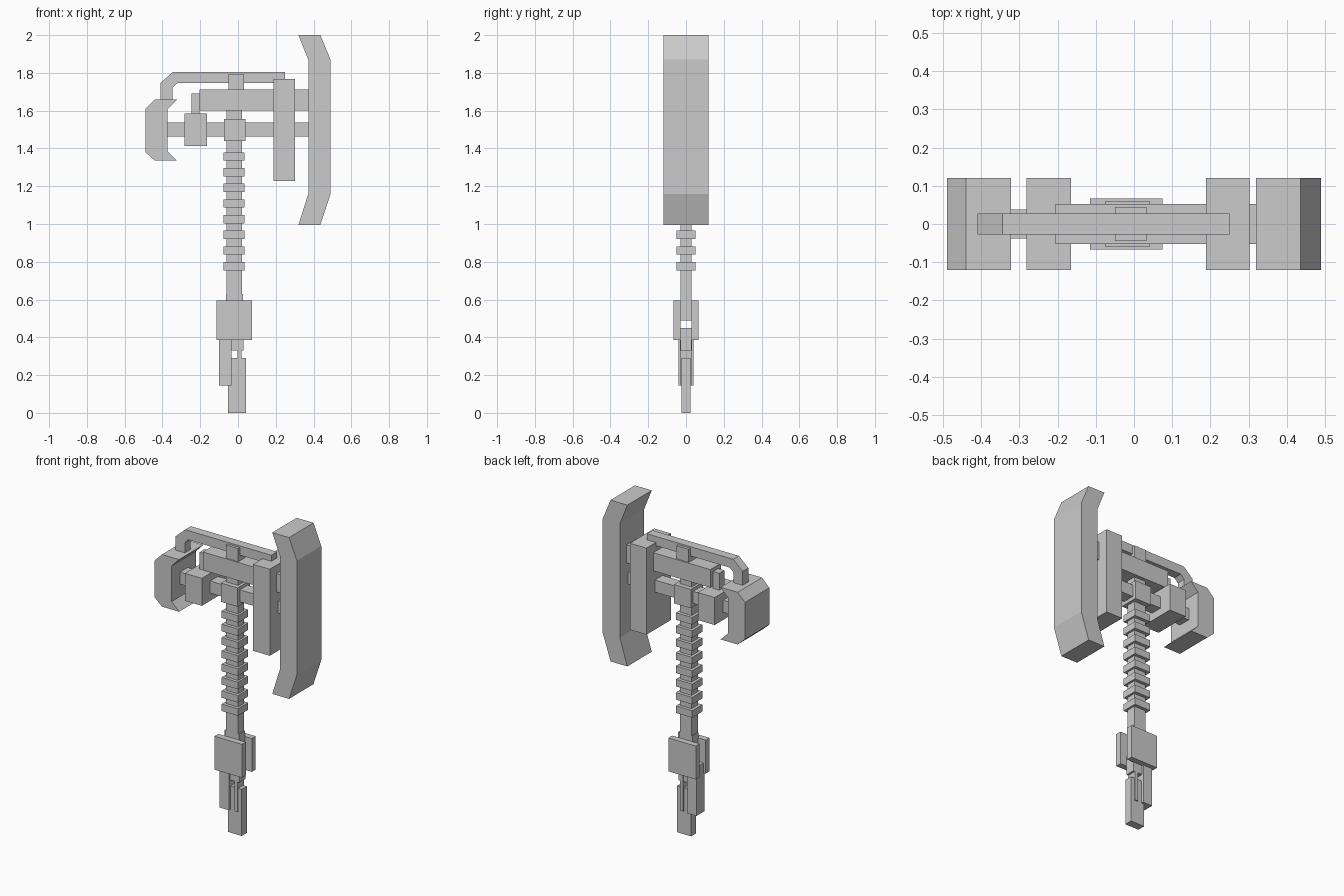
import bpy


def prism(name, outline, half_depth):
    """Extrude an x-z outline symmetrically along y."""
    n = len(outline)
    verts = [(x, y, z) for y in (-half_depth, half_depth) for x, z in outline]
    faces = [tuple(range(n)), tuple(range(2 * n - 1, n - 1, -1))]
    faces += [(i, i + n, (i + 1) % n + n, (i + 1) % n) for i in range(n)]
    mesh = bpy.data.meshes.new(name)
    mesh.from_pydata(verts, [], faces)
    # consistent outward normals
    import bmesh
    bm = bmesh.new()
    bm.from_mesh(mesh)
    bmesh.ops.recalc_face_normals(bm, faces=bm.faces)
    bm.to_mesh(mesh)
    bm.free()
    obj = bpy.data.objects.new(name, mesh)
    bpy.context.collection.objects.link(obj)
    return obj


def box(name, x0, x1, z0, z1, half_depth, y=0.0):
    obj = prism(name, [(x0, z0), (x1, z0), (x1, z1), (x0, z1)], half_depth)
    obj.location.y = y
    return obj


# Large and small striking heads
prism("large_head", [(0.32, 2.0), (0.436, 2.0), (0.49, 1.87), (0.49, 1.16),
                     (0.436, 0.995), (0.32, 0.995), (0.372, 1.16), (0.372, 1.87)], 0.12)
prism("small_head", [(-0.44, 1.66), (-0.322, 1.66), (-0.373, 1.607), (-0.373, 1.385),
                     (-0.322, 1.335), (-0.44, 1.335), (-0.49, 1.38), (-0.49, 1.61)], 0.12)

# Bent bar over the top
prism("top_bar", [(-0.41, 1.66), (-0.41, 1.747), (-0.345, 1.805), (0.25, 1.805),
                  (0.25, 1.747), (-0.322, 1.747), (-0.347, 1.722), (-0.347, 1.66)], 0.028)

# Cross members and blocks of the head
box("upper_beam", -0.205, 0.372, 1.60, 1.713, 0.053)
box("cross_axle", -0.373, 0.372, 1.462, 1.537, 0.038)
box("large_head_plate", 0.188, 0.303, 1.228, 1.767, 0.12)
box("small_head_block", -0.282, -0.165, 1.414, 1.585, 0.12)
box("beam_post", -0.247, -0.203, 1.58, 1.69, 0.025)
box("shaft_collar", -0.075, 0.04, 1.44, 1.557, 0.06)
box("bar_clamp", -0.05, 0.033, 1.70, 1.795, 0.045)

# Shaft with grip rings
box("shaft", -0.06, 0.022, 0.49, 1.61, 0.03)
box("shaft_foot", -0.064, 0.027, 0.49, 0.63, 0.0295)
for i in range(8):
    z = 0.777 + i * 0.0829
    box(f"grip_ring_{i + 1}", -0.078, 0.035, z - 0.022, z + 0.022, 0.05)

# Paired guard plates, front and back
for side, y in (("front", -0.048), ("back", 0.048)):
    box(f"guard_plate_{side}", -0.115, 0.075, 0.387, 0.595, 0.019, y)

# Pommel pieces
box("pommel_core", -0.035, 0.03, 0.33, 0.45, 0.03)
box("pommel_block", -0.1, -0.035, 0.145, 0.45, 0.04)
box("pommel_strip", -0.003, 0.018, 0.145, 0.40, 0.032)
box("pommel_tongue", -0.053, 0.043, 0.0, 0.29, 0.025)
